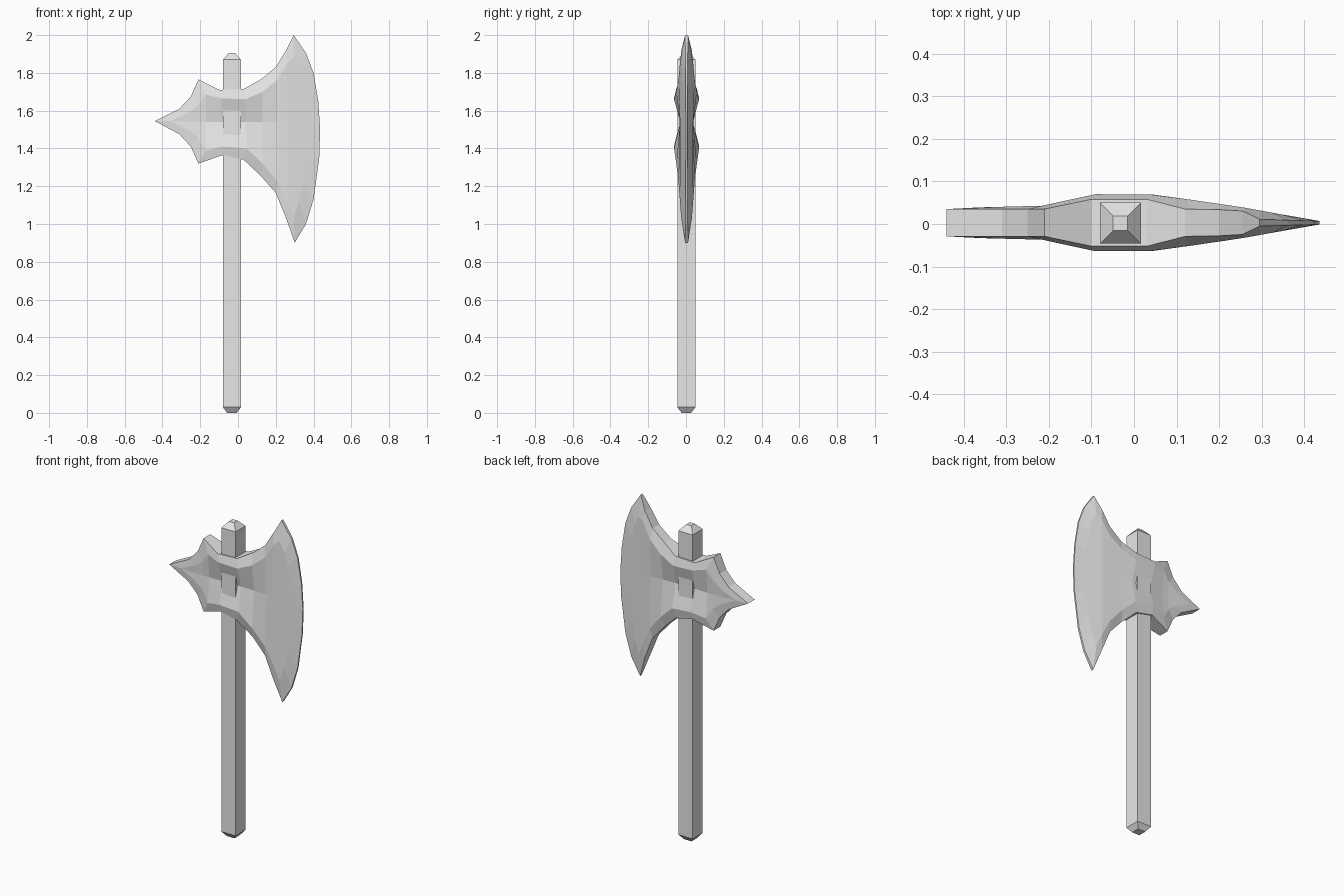
import bpy, bmesh

cube = bpy.data.objects.get("Cube")
if cube:
    bpy.data.objects.remove(cube, do_unlink=True)

grey = bpy.data.materials.new("plain_grey")
grey.use_nodes = True
color = (0.8, 0.8, 0.8, 1)
grey.diffuse_color = color
grey.node_tree.nodes["Principled BSDF"].inputs["Base Color"].default_value = color


def finish(bm, name):
    bmesh.ops.recalc_face_normals(bm, faces=bm.faces)
    mesh = bpy.data.meshes.new(name)
    bm.to_mesh(mesh)
    bm.free()
    mesh.materials.append(grey)
    obj = bpy.data.objects.new(name, mesh)
    bpy.context.collection.objects.link(obj)
    return obj


def interp(table, x):
    for (xa, a), (xb, b) in zip(table, table[1:]):
        if x <= xb:
            return a + (b - a) * (x - xa) / (xb - xa)
    return table[-1][1]


# Square handle with tapered ends
bm = bmesh.new()
rings = []
for z, h in [(0, .025), (.03, .048), (1.87, .048), (1.905, .017)]:
    rings.append([bm.verts.new((-.032 + h * sx, .002 + h * sy, z))
                  for sx, sy in [(-1, -1), (1, -1), (1, 1), (-1, 1)]])
for a, b in zip(rings, rings[1:]):
    for i in range(4):
        j = (i + 1) % 4
        bm.faces.new((a[i], a[j], b[j], b[i]))
bm.faces.new(rings[0])
bm.faces.new(rings[-1])
finish(bm, "handle")

# Axe head: outline x, z and matching inset x, z
spike = [(-.44, 1.545, -.36, 1.545)]
top = [(-.31, 1.61, -.27, 1.585), (-.25, 1.675, -.21, 1.63), (-.21, 1.765, -.17, 1.685),
       (-.1, 1.71, -.09, 1.665), (.03, 1.715, .04, 1.66), (.12, 1.765, .13, 1.7),
       (.2, 1.83, .21, 1.765), (.255, 1.92, .26, 1.85)]
bottom = [(-.31, 1.475, -.27, 1.5), (-.25, 1.41, -.21, 1.455), (-.21, 1.32, -.17, 1.39),
          (-.08, 1.365, -.08, 1.41), (.03, 1.34, .045, 1.4), (.12, 1.255, .13, 1.32),
          (.2, 1.165, .21, 1.225), (.255, 1.03, .262, 1.12)]
edge = [(.295, 2, .295, 1.88), (.36, 1.905, .325, 1.82), (.4, 1.8, .345, 1.74),
        (.425, 1.65, .362, 1.62), (.435, 1.5, .37, 1.5), (.43, 1.35, .365, 1.36),
        (.4, 1.13, .345, 1.22), (.36, 1.0, .325, 1.12), (.3, .9, .295, 1.04)]
loop = spike + top + edge + bottom[::-1]

# Half thickness along x
rim = [(-.44, .032), (-.21, .032), (-.1, .055), (.03, .055), (.12, .032),
       (.25, .03), (.295, .008), (.44, .004)]
shoulder = [(-.44, .034), (-.21, .04), (-.1, .067), (.05, .066), (.25, .037),
            (.36, .017), (.44, .005)]
middle = [(-.44, .034), (-.2, .036), (-.03, .031), (.25, .037), (.3, .028)]

bm = bmesh.new()
sides = []
for s in (-1, 1):
    def vert(x, z, table):
        return bm.verts.new((x, .003 + s * interp(table, x), z))

    outer = [vert(x, z, rim) for x, z, _, _ in loop]
    inner = [vert(x, z, shoulder) for _, _, x, z in loop]
    count, n = len(loop), len(top)
    # Bevelled border
    for i in range(count):
        j = (i + 1) % count
        bm.faces.new((outer[i], outer[j], inner[j], inner[i]))
    # Hollowed cheeks
    up, low = inner[1:n + 1], inner[:-n - 1:-1]
    mid = [vert((a.co.x + b.co.x) / 2, 1.54, middle) for a, b in zip(up, low)]
    bm.faces.new((inner[0], up[0], mid[0]))
    bm.faces.new((inner[0], mid[0], low[0]))
    for i in range(n - 1):
        bm.faces.new((up[i], up[i + 1], mid[i + 1], mid[i]))
        bm.faces.new((mid[i], mid[i + 1], low[i + 1], low[i]))
    # Flat crescent blade
    bm.faces.new(inner[n:n + len(edge) + 2] + [mid[-1]])
    sides.append(outer)
# Narrow rim joining front and back
front, back = sides
for i in range(len(front)):
    j = (i + 1) % len(front)
    bm.faces.new((front[i], front[j], back[j], back[i]))
finish(bm, "axe_head")
